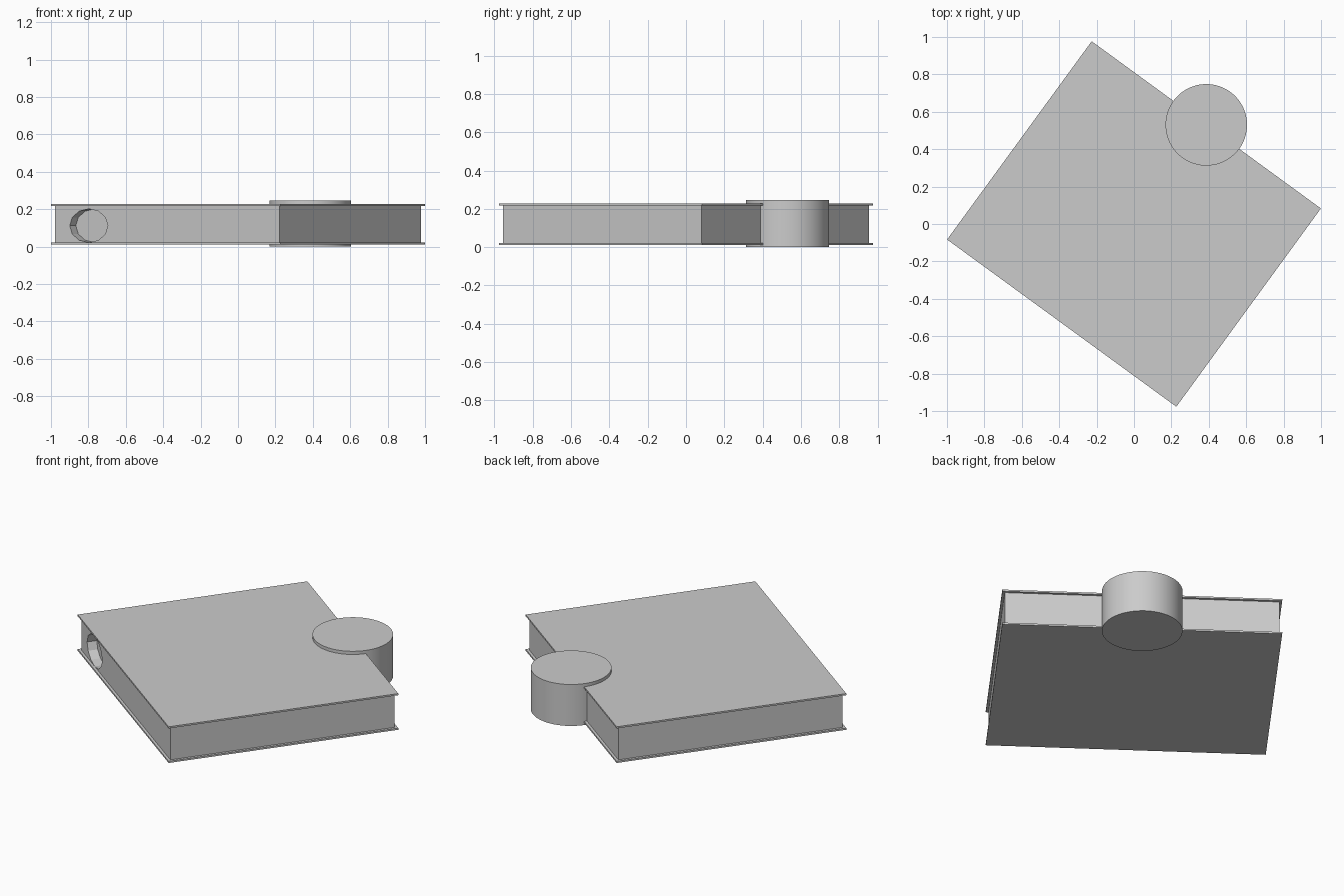
import bpy
from math import radians
from mathutils import Matrix, Vector

if "Cube" in bpy.data.objects:
    bpy.data.objects.remove(bpy.data.objects["Cube"])

L, W = 1.517, 1.312          # slab footprint before turning
TURN = Matrix.Rotation(radians(-36.1), 4, 'Z')


def place(obj, name, loc, scale=(1, 1, 1), local=None):
    """Name a part and put it at a position in the turned slab frame."""
    obj.name = name
    rot = TURN @ (local or Matrix.Identity(4))
    obj.matrix_world = (Matrix.Translation(TURN @ Vector(loc)) @ rot
                        @ Matrix.Diagonal((*scale, 1)))
    return obj


def slab(name, sx, sy, z0, z1):
    bpy.ops.mesh.primitive_cube_add(size=1)
    return place(bpy.context.object, name, (0, 0, (z0 + z1) / 2), (sx, sy, z1 - z0))


def drum(name, sides, radius, depth, loc, scale=(1, 1, 1), local=None):
    bpy.ops.mesh.primitive_cylinder_add(vertices=sides, radius=radius, depth=depth)
    return place(bpy.context.object, name, loc, scale, local)


# Thin cover plates overhanging the body slightly
slab("bottom_plate", L, W, 0.012, 0.022)
slab("top_plate", L, W, 0.218, 0.228)

# Main body between the plates
body = slab("body", L - 0.03, W - 0.03, 0.02, 0.22)

# Rounded socket in the front face, near the left corner
cutter = drum("socket_cutter", 12, 0.09, 0.14, (-0.52, -W / 2, 0.112), (1.4, 1, 1),
              Matrix.Rotation(radians(90), 4, 'X'))
cutter.hide_render = True
cutter.hide_viewport = True
cut = body.modifiers.new("socket", 'BOOLEAN')
cut.operation = 'DIFFERENCE'
cut.solver = 'EXACT'
cut.object = cutter

# Upright round knob centred on the back edge
knob = drum("knob", 64, 0.218, 0.247, (0, W / 2, 0.1235))
bpy.ops.object.select_all(action='DESELECT')
knob.select_set(True)
bpy.context.view_layer.objects.active = knob
bpy.ops.object.shade_smooth_by_angle(angle=radians(30))
